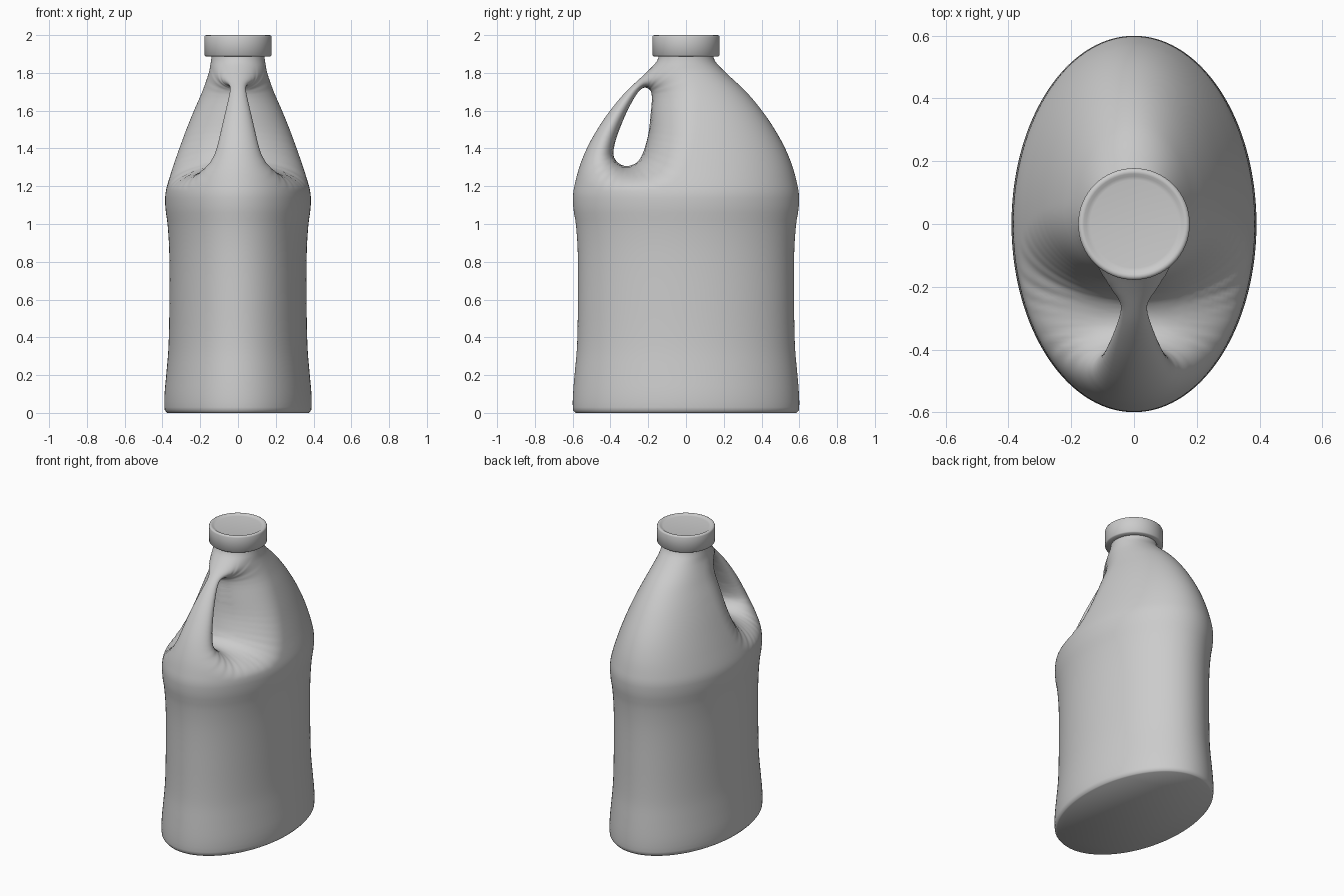
import bpy, bmesh, math
from mathutils import Vector

if "Cube" in bpy.data.objects:
    bpy.data.objects.remove(bpy.data.objects["Cube"])

# Body profile: height, half width (x), half depth (y)
PROFILE = [(0.0, .375, .585), (.015, .388, .598), (.1, .389, .598), (.2, .38, .59), (.35, .368, .577),
           (.6, .363, .572), (.85, .364, .573), (1.0, .373, .583), (1.08, .384, .596), (1.15, .385, .598),
           (1.2, .376, .591), (1.3, .345, .565), (1.4, .311, .525), (1.5, .275, .47), (1.6, .235, .402),
           (1.7, .192, .318), (1.8, .155, .212), (1.85, .145, .163), (1.88, .141, .146), (1.95, .14, .14)]
# Handle opening seen from the side: y, z
HOLE = [(-.214, 1.722), (-.252, 1.70), (-.30, 1.62), (-.345, 1.52), (-.378, 1.42), (-.38, 1.35),
        (-.325, 1.307), (-.25, 1.335), (-.205, 1.45), (-.187, 1.58), (-.182, 1.69)]
SIDES = 240


def catmull(p0, p1, p2, p3, t):
    return 0.5 * (2 * p1 + (p2 - p0) * t + (2 * p0 - 5 * p1 + 4 * p2 - p3) * t * t
                  + (3 * p1 - p0 - 3 * p2 + p3) * t ** 3)


def radii(z):
    n = len(PROFILE)
    i = next((k for k in range(n - 1) if z <= PROFILE[k + 1][0]), n - 2)
    a, b = PROFILE[i], PROFILE[i + 1]
    p, q = PROFILE[max(i - 1, 0)], PROFILE[min(i + 2, n - 1)]
    h = b[0] - a[0]
    t = (z - a[0]) / h
    out = []
    for c in (1, 2):
        # finite-difference slopes suit the uneven key spacing
        m0 = (b[c] - p[c]) / (b[0] - p[0])
        m1 = (q[c] - a[c]) / (q[0] - a[0])
        out.append((2*t**3 - 3*t*t + 1) * a[c] + (t**3 - 2*t*t + t) * h * m0
                   + (3*t*t - 2*t**3) * b[c] + (t**3 - t*t) * h * m1)
    return out


# Smooth closed outline of the opening
pts = [Vector(p) for p in HOLE]
n = len(pts)
outline = [catmull(pts[i - 1], pts[i], pts[(i + 1) % n], pts[(i + 2) % n], k / 4)
           for i in range(n) for k in range(4)]


def nearest(p):
    best, where, inside = 9, None, False
    for i, b in enumerate(outline):
        a = outline[i - 1]
        e = b - a
        c = a + e * max(0, min(1, (p - a).dot(e) / e.length_squared))
        d = (p - c).length
        if d < best:
            best, where = d, c
        if (a.y > p.y) != (b.y > p.y) and p.x < a.x + (p.y - a.y) * e.x / e.y:
            inside = not inside
    return best, where, inside


def shade(obj, angle):
    bpy.ops.object.select_all(action='DESELECT')
    obj.select_set(True)
    bpy.context.view_layer.objects.active = obj
    bpy.ops.object.shade_smooth_by_angle(angle=math.radians(angle))


def make_object(name, bm, angle):
    bmesh.ops.recalc_face_normals(bm, faces=bm.faces)
    mesh = bpy.data.meshes.new(name)
    bm.to_mesh(mesh)
    bm.free()
    obj = bpy.data.objects.new(name, mesh)
    bpy.context.collection.objects.link(obj)
    shade(obj, angle)
    return obj


def loft(bm, rings):
    faces = []
    for lo, hi in zip(rings, rings[1:]):
        for i in range(len(lo)):
            j = (i + 1) % len(lo)
            faces.append(bm.faces.new((lo[i], lo[j], hi[j], hi[i])))
    bm.faces.new(rings[0][::-1])
    bm.faces.new(rings[-1])
    return faces


# Bottle: oval loft, pinched towards x = 0 around the handle opening
heights = [0, .005, .015, .03, .06] + [.1 + .04 * k for k in range(26)]
heights += [1.14 + .0085 * k for k in range(84)] + [1.86, 1.88, 1.91, 1.95]
bm = bmesh.new()
rings, hollow = [], {}
for z in heights:
    rx, ry = radii(z)
    ring = []
    for k in range(SIDES):
        a = 2 * math.pi * k / SIDES
        x, y = rx * math.sin(a), -ry * math.cos(a)
        snap = None
        if 1.14 < z < 1.9 and y < .12:
            d, c, inside = nearest(Vector((y, z)))
            if inside:
                snap = c
            elif d > 1e-6:
                dy, dz = (y - c.x) / d, (z - c.y) / d
                width = .25 * dy * dy + .13 * dz * dz
                u = min(1, d / width)
                x *= math.sqrt(1 - (1 - u) ** 2.2)
        v = bm.verts.new((x, y, z))
        if snap is not None:
            hollow[v] = snap
        ring.append(v)
    rings.append(ring)
walls = loft(bm, rings)
bmesh.ops.delete(bm, geom=[f for f in walls if all(v in hollow for v in f.verts)], context='FACES')
for v, c in hollow.items():
    if v.is_valid:
        v.co = (0, c.x, c.y)
bmesh.ops.remove_doubles(bm, verts=bm.verts, dist=.0004)
make_object("bottle", bm, 60)

# Screw cap with a shallow dished top
CAP = [(.135, 1.888), (.172, 1.888), (.178, 1.894), (.178, 1.99), (.175, 1.997), (.168, 2.0),
       (.16, 1.999), (.152, 1.993), (.14, 1.991)]
bm = bmesh.new()
loft(bm, [[bm.verts.new((r * math.cos(2 * math.pi * k / 64), r * math.sin(2 * math.pi * k / 64), z))
           for k in range(64)] for r, z in CAP])
make_object("cap", bm, 50)
